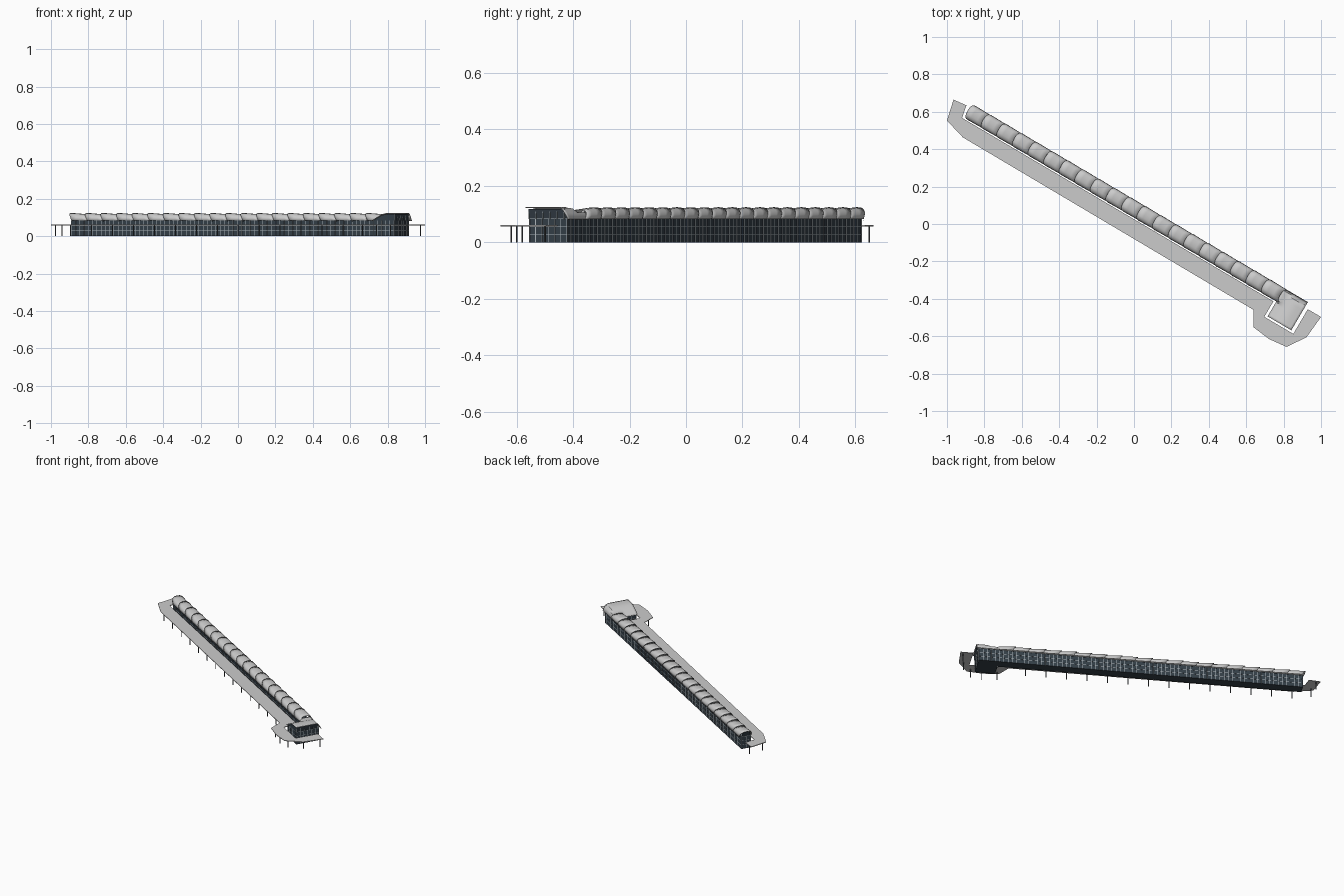
import bpy, bmesh, math
from mathutils import Matrix, Vector

if "Cube" in bpy.data.objects:
    bpy.data.objects.remove(bpy.data.objects["Cube"])

# Local axes: u runs along the hall, v across it; turned into the plan angle
ANG = math.radians(-30.5)
ROT = Matrix.Rotation(ANG, 4, 'Z')


def material(name, rgb):
    m = bpy.data.materials.new(name)
    m.diffuse_color = (*rgb, 1)
    m.use_nodes = True
    m.node_tree.nodes["Principled BSDF"].inputs["Base Color"].default_value = m.diffuse_color
    return m


GLASS = material("dark_glass", (0.035, 0.05, 0.065))
FRAME = material("pale_frame", (0.45, 0.5, 0.53))
ROOF = material("roof_metal", (0.55, 0.57, 0.57))
CANOPY = material("canopy_grey", (0.6, 0.61, 0.61))
DARK = material("dark_steel", (0.08, 0.09, 0.1))


def finish(bm, name, mat, thick=0, smooth=False):
    bmesh.ops.recalc_face_normals(bm, faces=bm.faces)
    me = bpy.data.meshes.new(name)
    bm.to_mesh(me)
    bm.free()
    me.transform(ROT)
    me.materials.append(mat)
    ob = bpy.data.objects.new(name, me)
    bpy.context.collection.objects.link(ob)
    if thick:
        mod = ob.modifiers.new("thickness", 'SOLIDIFY')
        mod.thickness = thick
        mod.offset = -1
    if smooth:
        bpy.ops.object.select_all(action='DESELECT')
        ob.select_set(True)
        bpy.context.view_layer.objects.active = ob
        bpy.ops.object.shade_smooth_by_angle(angle=math.radians(30))
    return ob


def box(bm, c, s):
    m = Matrix.Translation(c) @ Matrix.Diagonal((*s, 1))
    bmesh.ops.create_cube(bm, size=1, matrix=m)


def grid(bm, nu, nv, f):
    vs = [[bm.verts.new(f(i / nu, j / nv)) for j in range(nv + 1)] for i in range(nu + 1)]
    for i in range(nu):
        for j in range(nv):
            bm.faces.new((vs[i][j], vs[i + 1][j], vs[i + 1][j + 1], vs[i][j + 1]))


def prism(bm, pts, z0, z1):
    f = bm.faces.new([bm.verts.new((x, y, z0)) for x, y in pts])
    r = bmesh.ops.extrude_face_region(bm, geom=[f])
    bmesh.ops.translate(bm, vec=(0, 0, z1 - z0),
                        verts=[g for g in r['geom'] if isinstance(g, bmesh.types.BMVert)])


# Hall plan: long bar with a head wing at the right-hand end
U0, U1, UH = -1.055, 1.0, 0.872
V0, V1, VH = 0.036, 0.1, -0.055
EAVE, TOP = 0.085, 0.124
plan = [(U0, V0), (UH, V0), (UH, VH), (U1, VH), (U1, V1), (U0, V1)]

# Glass walls with a floor
bm = bmesh.new()
for k, a in enumerate(plan):
    b = plan[(k + 1) % len(plan)]
    bm.faces.new([bm.verts.new(p) for p in
                  ((*a, 0), (*b, 0), (*b, EAVE), (*a, EAVE))])
bm.faces.new([bm.verts.new((*p, 0.001)) for p in plan])
bmesh.ops.remove_doubles(bm, verts=bm.verts, dist=1e-5)
finish(bm, "glass_walls", GLASS)

# Tall end glazing above the eaves: both gables and the front of the wing
bm = bmesh.new()
for pts in (
    [(U1, VH, EAVE), (U1, V1, EAVE), (U1 + .007, V1 - .012, .119), (U1 + .007, VH, .119)],
    [(U0, V0, EAVE), (U0, V1, EAVE), (U0 - .009, V1 - .012, .117), (U0 - .009, V0 + .012, .117)],
    [(UH, VH, EAVE), (U1, VH, EAVE), (U1, VH, .119), (UH + .075, VH, .117), (UH + .025, VH, .103)],
):
    bm.faces.new([bm.verts.new(p) for p in pts])
finish(bm, "end_glazing", GLASS)

# Mullions and rails along every wall
bm = bmesh.new()
for k, a in enumerate(plan):
    b = plan[(k + 1) % len(plan)]
    a, b = Vector(a), Vector(b)
    L = (b - a).length
    n = max(2, round(L / 0.0265))
    along_u = abs(b.x - a.x) > abs(b.y - a.y)
    for i in range(n + 1):
        p = a.lerp(b, i / n)
        box(bm, (p.x, p.y, EAVE / 2), (.0025, .0025, EAVE))
    mid = (a + b) / 2
    for z in (.028, .056, .084):
        s = (L, .0025, .002) if along_u else (.0025, L, .002)
        box(bm, (mid.x, mid.y, z), s)
for i in range(6):
    v = VH + (V1 - VH) * i / 5 - .002 * i
    box(bm, (U1 + .003, v, .101), (.004, .002, .036))
finish(bm, "wall_frames", FRAME)

# Row of overlapping arched shells: each one rises towards its leading edge
N = 20
R0, R1 = -1.048, 0.885
STEP = (R1 - R0) / N
VC, HW = 0.071, 0.043


def shell_point(k, s, t):
    a = math.pi * t
    c, w = math.cos(a), math.sin(a)
    across = math.copysign(abs(c) ** 0.75, c)
    up = w ** 0.75
    rise = (TOP - EAVE) * (1.06 - 0.2 * s)
    u = R0 + STEP * (k + s * 1.08) - 0.026 * up
    return (u, VC - across * HW * (1 - .05 * s), EAVE - .002 + rise * up)


bm = bmesh.new()
for k in range(N):
    grid(bm, 3, 10, lambda s, t: shell_point(k, s, t))
finish(bm, "roof_shells", ROOF, thick=.002, smooth=True)

# Dark rims on the leading edges of the shells
bm = bmesh.new()
for k in range(N):
    def rim(s, t):
        u, v, z = shell_point(k, 0, t)
        return (u + .002 * s, v, z - .005 * s)
    grid(bm, 1, 10, rim)
finish(bm, "shell_rims", DARK, thick=.001)


# Head wing roof: half arch rising to the end, rolled down at the back
def wing(s, t):
    v = -0.063 + 0.175 * t
    f = math.sin(min(1, s / .75) * math.pi / 2)
    g = math.sin(min(1, max(0, (.112 - v) / .035)) * math.pi / 2)
    z = EAVE - .002 + (TOP + .003 - EAVE) * min(f, g) if v < V0 else \
        EAVE - .002 + (TOP + .003 - EAVE) * min(max(f, .55), g)
    return (.866 + .147 * s, v, z)


bm = bmesh.new()
grid(bm, 12, 14, wing)
finish(bm, "wing_roof", ROOF, thick=.003, smooth=True)

# Low canopy wrapping the front and both ends
bm = bmesh.new()
inv = Matrix.Rotation(-ANG, 2)
outer = [(-.965, .665), (-1, .553), (-.915, .463), (.639, -.459), (.639, -.552),
         (.722, -.615), (.815, -.657), (.922, -.606), (1, -.497)]
outline = [tuple(inv @ Vector(p)) for p in outer]
inner = [(1.032, .079), (1.032, -.074), (.852, -.074), (.852, .022),
         (-1.08, .022), (-1.094, .092)]
prism(bm, outline + inner, .057, .061)
finish(bm, "canopy", CANOPY)

# Canopy posts along the outer edge and around the ends
bm = bmesh.new()
posts = [(-1.01 + i * .13, -.048) for i in range(14)]
posts += [tuple(inv @ Vector(p)) for p in
          ((-.94, .65), (-.975, .56), (.665, -.54), (.74, -.6), (.815, -.62),
           (.905, -.58), (.975, -.5))]
for u, v in posts:
    bmesh.ops.create_cone(bm, cap_ends=True, segments=8, radius1=.003, radius2=.003,
                          depth=.058, matrix=Matrix.Translation((u, v, .029)))
finish(bm, "canopy_posts", DARK)
